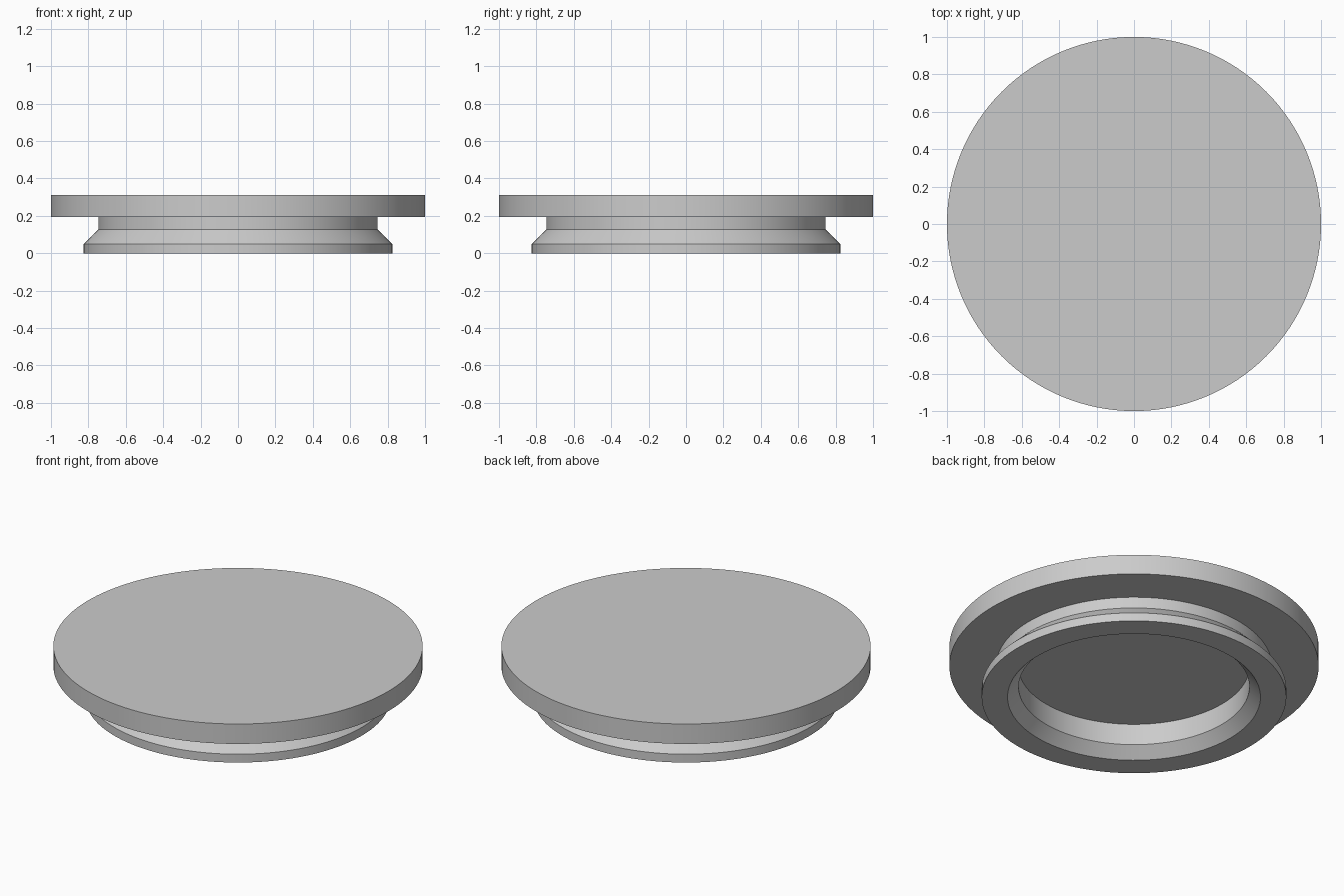
import bpy, bmesh
from math import radians, tau
from mathutils import Matrix, Vector

cube = bpy.data.objects.get("Cube")
if cube:
    bpy.data.objects.remove(cube, do_unlink=True)

grey = bpy.data.materials.new("plain grey")
grey.use_nodes = True
colour = (0.6, 0.6, 0.6, 1)
grey.diffuse_color = colour
grey.node_tree.nodes["Principled BSDF"].inputs["Base Color"].default_value = colour

# Half section (radius, height): top centre, over the flange, neck and lip,
# then back up the hollow to the ceiling centre
profile = [
    (0, 0.312), (1, 0.312), (1, 0.193),
    (0.747, 0.193), (0.747, 0.126), (0.825, 0.05), (0.825, 0),
    (0.685, 0), (0.625, 0.063), (0.625, 0.19), (0, 0.19),
]

# Revolve the section into one closed stopper
bm = bmesh.new()
verts = [bm.verts.new((r, 0, z)) for r, z in profile]
edges = [bm.edges.new(pair) for pair in zip(verts, verts[1:])]
bmesh.ops.spin(bm, geom=verts + edges, cent=(0, 0, 0), axis=(0, 0, 1),
               angle=tau, steps=128, use_merge=False)
bmesh.ops.remove_doubles(bm, verts=bm.verts, dist=0.0005)
bmesh.ops.recalc_face_normals(bm, faces=bm.faces)

mesh = bpy.data.meshes.new("stopper_lid")
bm.to_mesh(mesh)
bm.free()
mesh.materials.append(grey)
lid = bpy.data.objects.new("stopper_lid", mesh)
bpy.context.collection.objects.link(lid)

# Smooth round walls with crisp rims
bpy.ops.object.select_all(action="DESELECT")
lid.select_set(True)
bpy.context.view_layer.objects.active = lid
bpy.ops.object.shade_smooth_by_angle(angle=radians(30))
